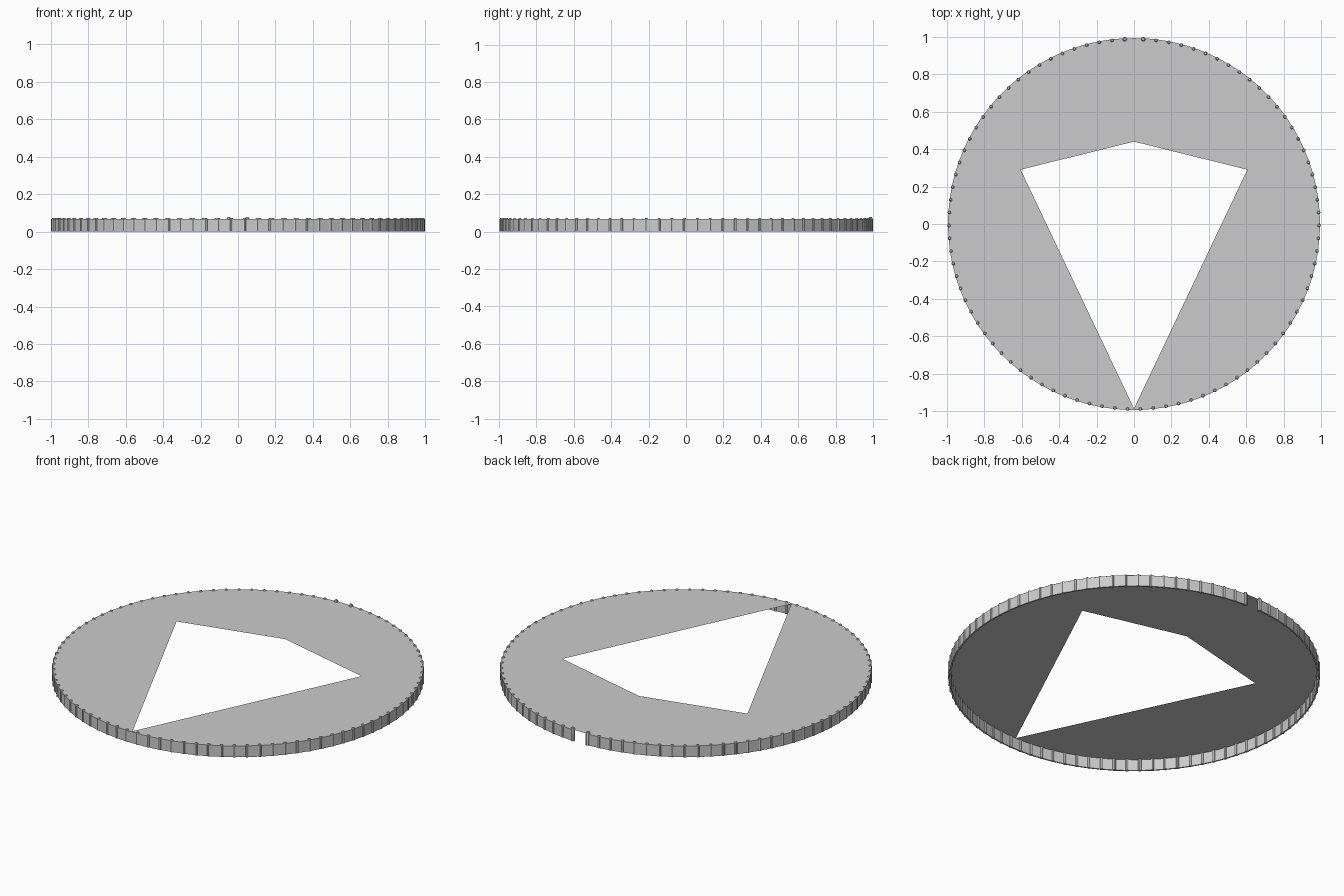
import bpy, bmesh
from math import pi, sin, cos

if "Cube" in bpy.data.objects:
    bpy.data.objects.remove(bpy.data.objects["Cube"])

R, TOP = 0.988, 0.067
N = 90                      # posts around the rim
START = pi / 2 + 0.05       # gap in the skirt at the back
SWEEP = 2 * pi - 0.10


def finish(bm, name):
    bmesh.ops.recalc_face_normals(bm, faces=bm.faces)
    me = bpy.data.meshes.new(name)
    bm.to_mesh(me)
    bm.free()
    ob = bpy.data.objects.new(name, me)
    bpy.context.collection.objects.link(ob)
    return ob


def rim(a, r, z):
    return (r * cos(a), r * sin(a), z)


# thin top plate with a kite-shaped opening whose point touches the rim
bm = bmesh.new()
kite = [(0, -0.985), (0.605, 0.29), (0, 0.44), (-0.605, 0.29)]
outer = [bm.verts.new(rim(-pi / 2 + 2 * pi * i / N, 0.992, TOP)) for i in range(N)]
inner = [bm.verts.new((x, y, TOP)) for x, y in kite]
half = N // 2
split = [0, N // 4 + 10, half, N - (N // 4 + 10), N]
for k in range(4):
    arc = [outer[i % N] for i in range(split[k], split[k + 1] + 1)]
    bm.faces.new(arc + [inner[(k + 1) % 4], inner[k]])
finish(bm, "top_plate")

# open skirt wall hanging under the plate
bm = bmesh.new()
rows = []
for i in range(N):
    a = START + SWEEP * i / (N - 1)
    rows.append([bm.verts.new(rim(a, r, z)) for r, z in
                 ((R - 0.003, 0), (R + 0.005, 0), (R + 0.005, TOP - 0.001), (R - 0.003, TOP - 0.001))])
for p, q in zip(rows, rows[1:]):
    for j in range(4):
        k = (j + 1) % 4
        bm.faces.new((p[j], p[k], q[k], q[j]))
bm.faces.new(rows[0])
bm.faces.new(rows[-1])
finish(bm, "skirt_wall")

# slim rounded posts along the skirt, thicker at the two free ends
bm = bmesh.new()
for i in range(N):
    a = START + SWEEP * i / (N - 1)
    end = i in (0, N - 1)
    rad, tip = (0.012, 0.078) if end else (0.0095, 0.072)
    rings = []
    for s, z in ((1, 0), (1, TOP), (0.6, tip)):
        rings.append([bm.verts.new((R * cos(a) + s * rad * cos(a + t * pi / 4),
                                    R * sin(a) + s * rad * sin(a + t * pi / 4), z))
                      for t in range(8)])
    for p, q in zip(rings, rings[1:]):
        for t in range(8):
            bm.faces.new((p[t], p[(t + 1) % 8], q[(t + 1) % 8], q[t]))
    bm.faces.new(rings[0])
    bm.faces.new(rings[-1])
posts = finish(bm, "skirt_posts")
bpy.context.view_layer.objects.active = posts
posts.select_set(True)
bpy.ops.object.shade_smooth_by_angle()
